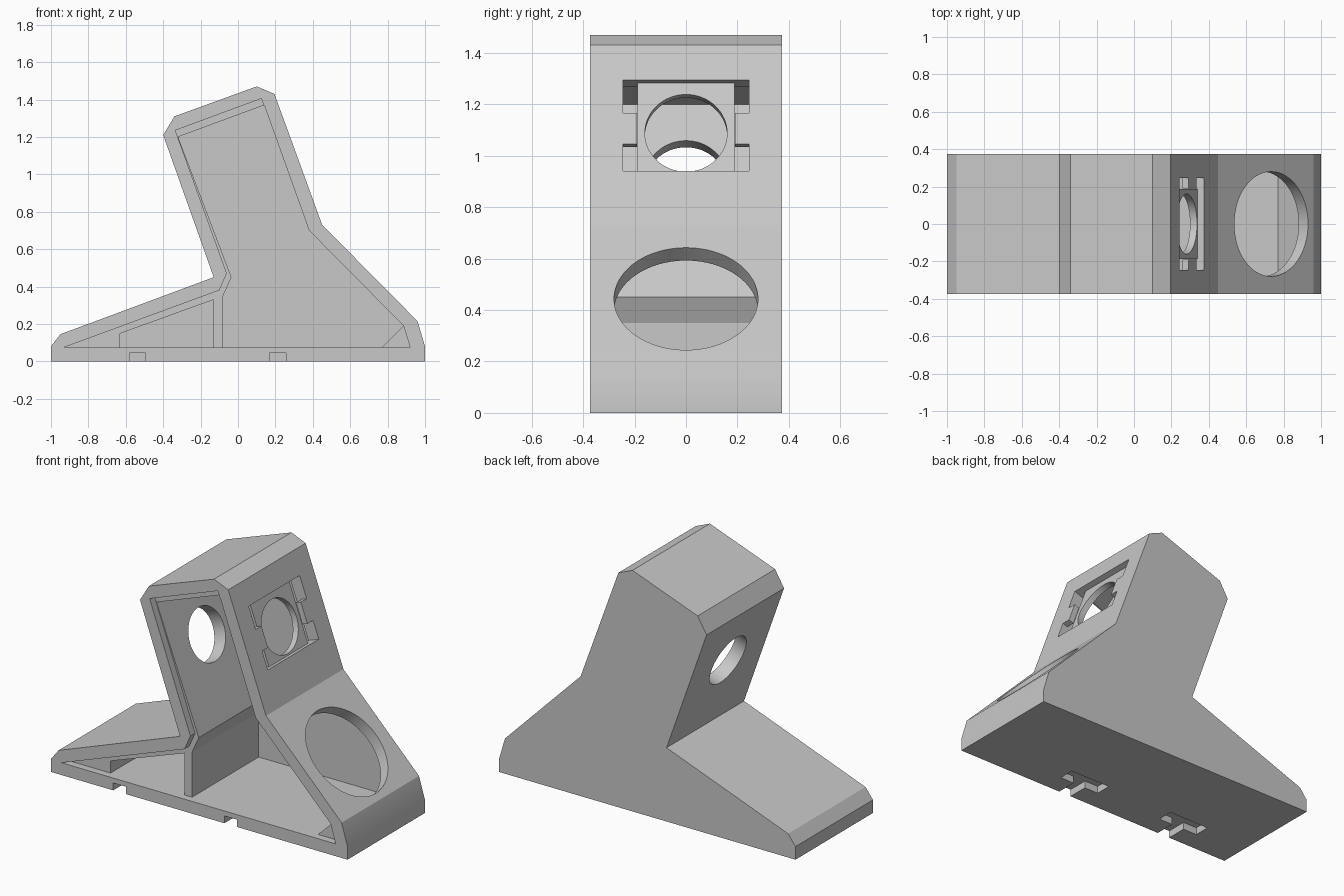
import bpy, bmesh
from math import radians
from mathutils import Matrix

cube = bpy.data.objects.get("Cube")
if cube:
    bpy.data.objects.remove(cube, do_unlink=True)

grey = bpy.data.materials.new("light grey")
grey.use_nodes = True
grey.diffuse_color = (0.58, 0.58, 0.58, 1)
grey.node_tree.nodes["Principled BSDF"].inputs["Base Color"].default_value = (0.58, 0.58, 0.58, 1)


def finish(bm, name):
    bmesh.ops.recalc_face_normals(bm, faces=bm.faces)
    mesh = bpy.data.meshes.new(name)
    bm.to_mesh(mesh)
    bm.free()
    mesh.materials.append(grey)
    obj = bpy.data.objects.new(name, mesh)
    bpy.context.collection.objects.link(obj)
    return obj


def prism(name, profile, y0, y1):
    """Extrude an x-z outline along y."""
    bm = bmesh.new()
    face = bm.faces.new([bm.verts.new((x, y0, z)) for x, z in profile])
    out = bmesh.ops.extrude_face_region(bm, geom=[face])
    verts = [g for g in out["geom"] if isinstance(g, bmesh.types.BMVert)]
    bmesh.ops.translate(bm, verts=verts, vec=(0, y1 - y0, 0))
    return finish(bm, name)


def box(name, xs, ys, zs, frame=Matrix()):
    bm = bmesh.new()
    spans = (xs, ys, zs)
    size = Matrix.Diagonal([b - a for a, b in spans] + [1])
    middle = Matrix.Translation([(a + b) / 2 for a, b in spans])
    bmesh.ops.create_cube(bm, size=1, matrix=frame @ middle @ size)
    return finish(bm, name)


def drill(name, frame, radius, start, end):
    """Cylinder along the local x axis of a frame."""
    bm = bmesh.new()
    place = Matrix.Translation(((start + end) / 2, 0, 0)) @ Matrix.Rotation(radians(90), 4, 'Y')
    bmesh.ops.create_cone(bm, cap_ends=True, segments=64, radius1=radius, radius2=radius,
                          depth=end - start, matrix=frame @ place)
    return finish(bm, name)


def cut(target, cutter):
    cutter.hide_render = True
    mod = target.modifiers.new("cut", 'BOOLEAN')
    mod.operation = 'DIFFERENCE'
    mod.solver = 'EXACT'
    mod.object = cutter
    bpy.context.view_layer.objects.active = target
    bpy.ops.object.modifier_apply(modifier=mod.name)
    bpy.data.objects.remove(cutter, do_unlink=True)


W = 0.373
# Solid outer body
body = prism("stand_housing", [
    (-1, 0), (1, 0), (1, 0.08), (0.96, 0.215), (0.45, 0.73), (0.195, 1.43),
    (0.10, 1.47), (-0.34, 1.31), (-0.40, 1.21), (-0.13, 0.45), (-0.95, 0.145), (-1, 0.08)], -W, W)

# Shallow rebate for the missing side cover
cut(body, prism("cover_rebate", [
    (-0.93, 0.075), (0.92, 0.075), (0.885, 0.19), (0.38, 0.70), (0.125, 1.405),
    (-0.335, 1.235), (-0.06, 0.47), (-0.10, 0.38)], -W - 0.1, -W + 0.045))

# Two deep chambers, leaving the upright rib between them
cut(body, prism("main_chamber", [
    (-0.08, 0.075), (0.77, 0.075), (0.885, 0.19), (0.38, 0.70), (0.14, 1.37),
    (-0.32, 1.20), (-0.035, 0.45), (-0.08, 0.35)], -W - 0.05, W - 0.06))
cut(body, prism("foot_chamber", [
    (-0.63, 0.075), (-0.13, 0.075), (-0.13, 0.33), (-0.63, 0.149)], -W - 0.05, W - 0.06))

# Large round opening in the sloping front
slope = Matrix.Translation((0.735, 0, 0.445)) @ Matrix.Rotation(radians(-45), 4, 'Y')
cut(body, drill("large_opening", slope, 0.28, -0.12, 0.1))

# Recessed socket with bore through both upright walls
socket = Matrix.Translation((0.315, 0, 1.10)) @ Matrix.Rotation(radians(-20), 4, 'Y')
cut(body, box("socket_recess", (-0.035, 0.05), (-0.19, 0.19), (-0.17, 0.207), socket))
cut(body, drill("socket_bore", socket, 0.16, -0.75, 0.1))

# Clip slots either side, leaving a thin tab in each
for side in (-1, 1):
    ys = sorted((side * 0.188, side * 0.245))
    cut(body, box("slot_top", (-0.1, 0.05), ys, (0.07, 0.207), socket))
    cut(body, box("slot_bottom", (-0.1, 0.05), ys, (-0.17, -0.058), socket))
    cut(body, box("slot_back", (-0.1, -0.035), ys, (-0.1, 0.1), socket))

# T-shaped notches under the base
for x in (-0.5375, 0.2125):
    cut(body, box("notch_stem", (x - 0.043, x + 0.043), (-W - 0.1, -W + 0.18), (-0.05, 0.045)))
    cut(body, box("notch_bar", (x - 0.14, x + 0.14), (-W + 0.13, -W + 0.23), (-0.05, 0.045)))

# Smooth bores, crisp edges
bpy.ops.object.select_all(action='DESELECT')
body.select_set(True)
bpy.context.view_layer.objects.active = body
bpy.ops.object.shade_smooth_by_angle(angle=radians(20))
